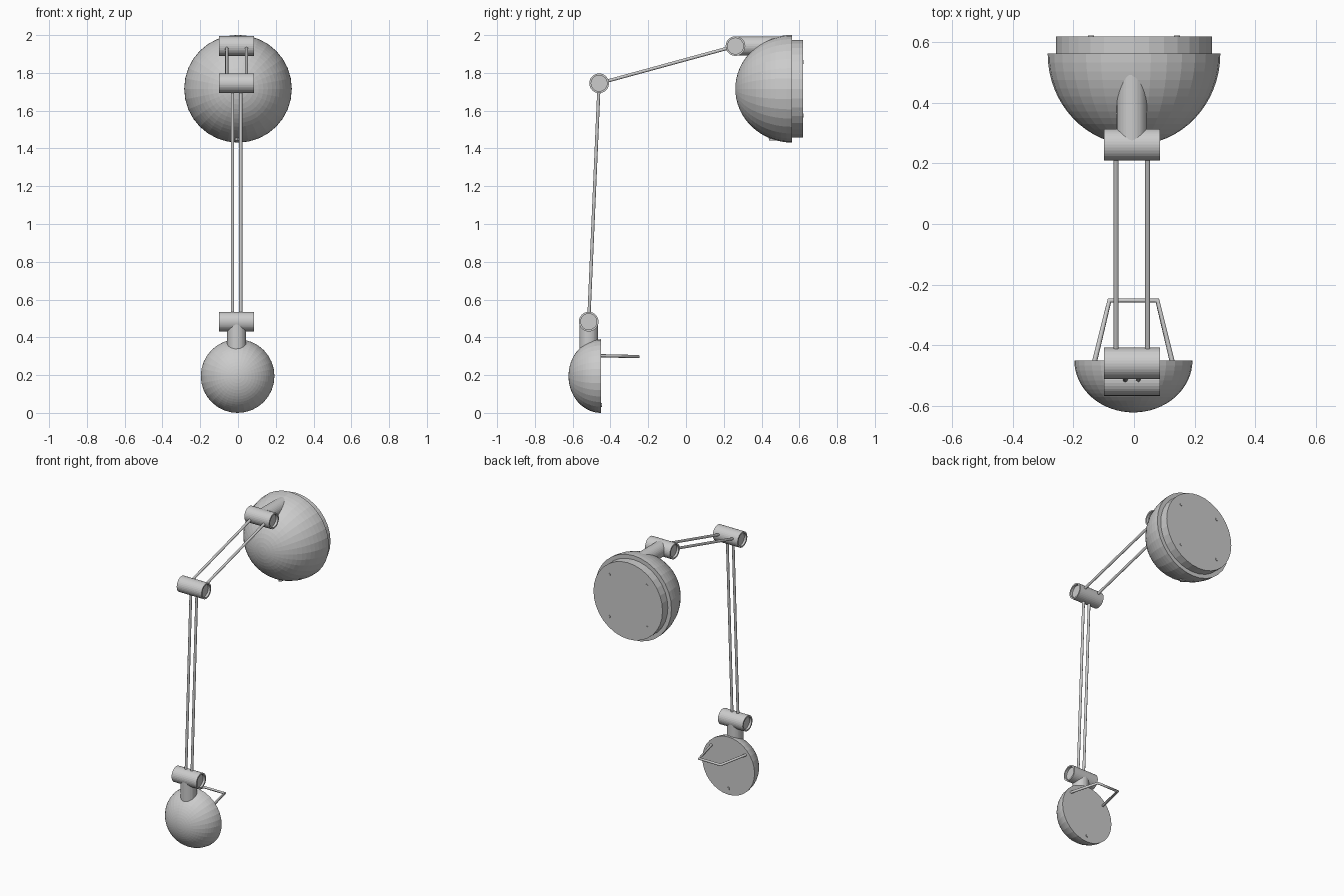
import bpy, bmesh
from math import sin, cos, pi
from mathutils import Vector

cube = bpy.data.objects.get("Cube")
if cube:
    bpy.data.objects.remove(cube)

ARM_X = -0.007      # the arm sits slightly off the centre line
JOINT_R = 0.052
WIRE_R = 0.0085


def lathe(name, profile, origin, axis, segments=32):
    """Revolve (radius, distance along axis) points around an axis."""
    bm = bmesh.new()
    verts = [bm.verts.new((r, 0, t)) for r, t in profile]
    edges = [bm.edges.new(pair) for pair in zip(verts, verts[1:])]
    bmesh.ops.spin(bm, geom=verts + edges, cent=(0, 0, 0), axis=(0, 0, 1),
                   angle=2 * pi, steps=segments)
    bmesh.ops.remove_doubles(bm, verts=bm.verts, dist=1e-5)
    bmesh.ops.recalc_face_normals(bm, faces=bm.faces)
    mesh = bpy.data.meshes.new(name)
    bm.to_mesh(mesh)
    bm.free()
    obj = bpy.data.objects.new(name, mesh)
    obj.location = origin
    obj.rotation_mode = 'QUATERNION'
    obj.rotation_quaternion = Vector(axis).to_track_quat('Z', 'Y')
    bpy.context.collection.objects.link(obj)
    return obj


def rod(name, start, end, radius, segments=32):
    start, end = Vector(start), Vector(end)
    length = (end - start).length
    return lathe(name, [(0, 0), (radius, 0), (radius, length), (0, length)],
                 start, end - start, segments)


def dome(name, centre, radius, depth, rings=16):
    """Closed half ellipsoid bulging to the front, flat at the back."""
    arc = [(radius * sin(i / rings * pi / 2), depth * cos(i / rings * pi / 2))
           for i in range(rings + 1)]
    return lathe(name, arc + [(0, 0)], centre, (0, -1, 0))


def joint(name, y, z, half=0.0925, lip=0.042, recess=0.015):
    """Sideways barrel with a recessed disc in each end."""
    end = [(0, half - recess), (lip, half - recess), (lip, half), (JOINT_R, half)]
    profile = end + [(r, -t) for r, t in reversed(end)]
    return lathe(name, profile, (ARM_X, y, z), (1, 0, 0))


# Barrel joints of the arm
lower, elbow, upper = (-0.515, 0.483), (-0.46, 1.745), (0.262, 1.942)
for name, place in (("lower_joint", lower), ("elbow_joint", elbow), ("upper_joint", upper)):
    joint(name, *place)

# Paired rods between the joints
for side, sign in (("left", 1), ("right", -1)):
    x = ARM_X + sign * 0.052
    rod("upper_rod_" + side, (x, *elbow), (x, *upper), WIRE_R, 12)
    x = ARM_X + sign * 0.022
    rod("lower_rod_" + side, (x, *lower), (x, *elbow), WIRE_R, 12)

# Lamp head: shade, rear collar, neck and switch
shade_z, rim_y, back_y = 1.716, 0.562, 0.619
dome("shade", (0, rim_y, shade_z), 0.285, 0.301)
rod("shade_collar", (0, rim_y - 0.01, shade_z), (0, back_y, shade_z), 0.258)
rod("shade_neck", (ARM_X, *upper), (ARM_X, rim_y - 0.03, upper[1]), 0.05)
switch = lathe("switch", [(0, 0), (0.028, 0), (0.036, 0.05), (0, 0.05)],
               (-0.002, 0.468, 1.442), (0, 0, 1), 16)
switch.scale.x = 0.5

# Screws in the back of the lamp head
for i in range(4):
    a = pi / 4 + i * pi / 2
    x, z = 0.2 * cos(a), shade_z + 0.2 * sin(a)
    rod("shade_screw_%d" % (i + 1), (x, back_y - 0.01, z), (x, back_y + 0.003, z), 0.01, 12)

# Base dome, its neck and its screw
base_x, base_y, base_z = -0.002, -0.45, 0.195
dome("base", (base_x, base_y, base_z), 0.195, 0.172)
rod("base_neck", (ARM_X, lower[0], 0.3), (ARM_X, *lower), 0.05)
rod("base_screw", (base_x, base_y - 0.01, 0.042), (base_x, base_y + 0.006, 0.042), 0.01, 12)

# Bent wire bracket behind the base
path = [(-0.132, base_y - 0.02, 0.303), (-0.079, -0.252, 0.298),
        (0.079, -0.252, 0.298), (0.132, base_y - 0.02, 0.303)]
curve = bpy.data.curves.new("wire_bracket", 'CURVE')
curve.dimensions = '3D'
curve.bevel_depth = WIRE_R
curve.bevel_resolution = 2
curve.use_fill_caps = True
spline = curve.splines.new('POLY')
spline.points.add(len(path) - 1)
for point, co in zip(spline.points, path):
    point.co = (*co, 1)
bracket = bpy.data.objects.new("wire_bracket", curve)
bracket.location.x = base_x
bpy.context.collection.objects.link(bracket)
